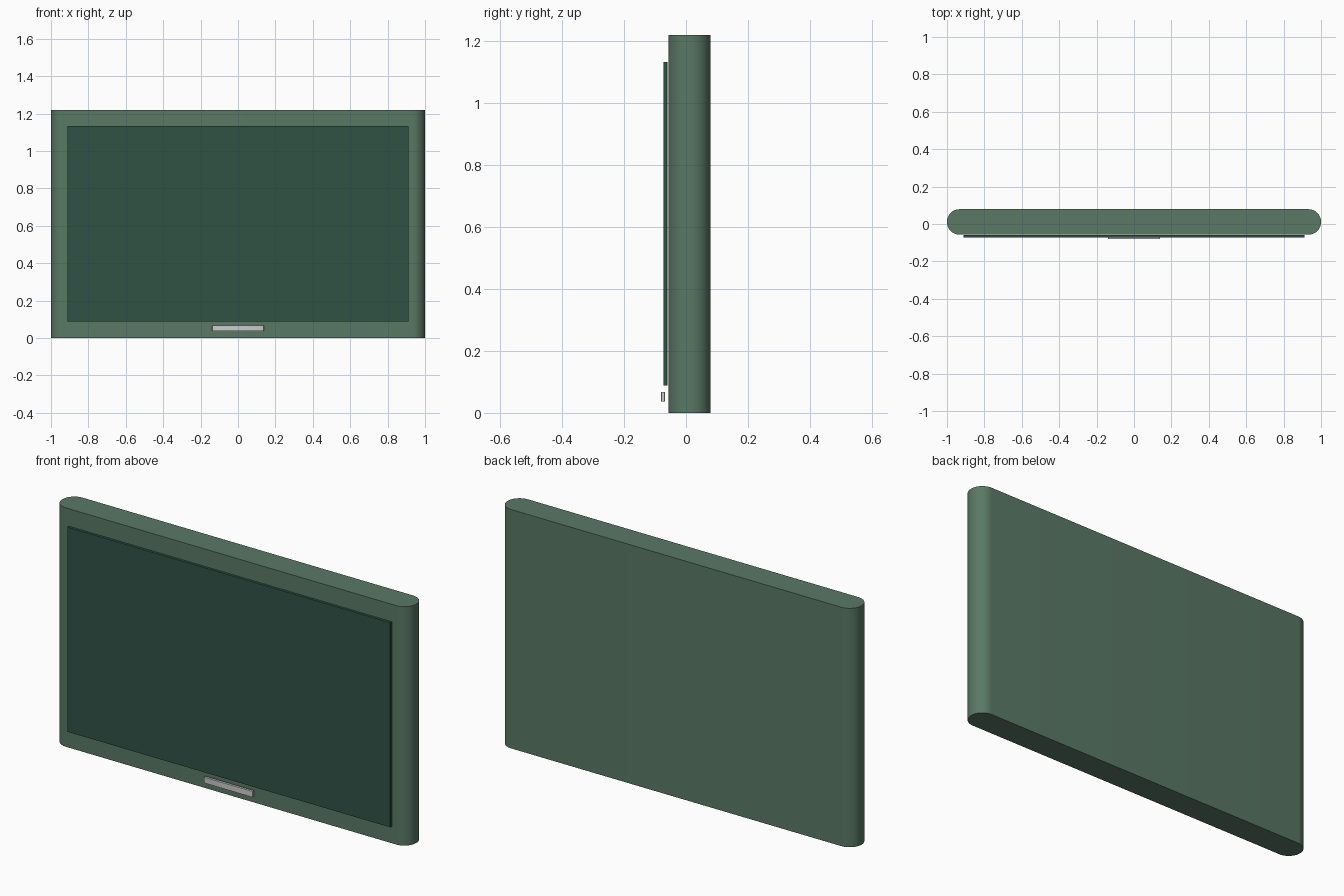
import bpy, bmesh, math

if "Cube" in bpy.data.objects:
    bpy.data.objects.remove(bpy.data.objects["Cube"])


def material(name, rgb):
    m = bpy.data.materials.new(name)
    m.diffuse_color = (*rgb, 1)
    m.use_nodes = True
    m.node_tree.nodes["Principled BSDF"].inputs["Base Color"].default_value = m.diffuse_color
    return m


def rounded_profile(x, y0, y1, r, n):
    """Outline of a rectangle with rounded corners, in the xy plane."""
    pts = []
    corners = [(x - r, y1 - r, 0), (r - x, y1 - r, 90), (r - x, y0 + r, 180), (x - r, y0 + r, 270)]
    for cx, cy, start in corners:
        for i in range(n + 1):
            a = math.radians(start + 90 * i / n)
            pts.append((cx + r * math.cos(a), cy + r * math.sin(a)))
    return pts


def extrude(name, profile, z0, z1, mat=None):
    bm = bmesh.new()
    face = bm.faces.new([bm.verts.new((x, y, z0)) for x, y in profile])
    res = bmesh.ops.extrude_face_region(bm, geom=[face])
    top = [v for v in res["geom"] if isinstance(v, bmesh.types.BMVert)]
    bmesh.ops.translate(bm, verts=top, vec=(0, 0, z1 - z0))
    bmesh.ops.recalc_face_normals(bm, faces=bm.faces)
    me = bpy.data.meshes.new(name)
    bm.to_mesh(me)
    bm.free()
    ob = bpy.data.objects.new(name, me)
    bpy.context.collection.objects.link(ob)
    if mat:
        me.materials.append(mat)
    bpy.ops.object.select_all(action='DESELECT')
    ob.select_set(True)
    bpy.context.view_layer.objects.active = ob
    bpy.ops.object.shade_smooth_by_angle(angle=math.radians(30))
    return ob


green = material("frame_green", (0.10, 0.19, 0.13))
dark = material("board_green", (0.03, 0.085, 0.06))

# Slab with fully rounded left and right ends
extrude("frame", rounded_profile(1.0, -0.057, 0.079, 0.067, 12), 0, 1.22, green)

# Thin dark panel on the front
extrude("panel", rounded_profile(0.912, -0.073, -0.06, 0.001, 1), 0.088, 1.133, dark)

# Small grey ledge below the panel
extrude("ledge", rounded_profile(0.138, -0.08, -0.068, 0.002, 3), 0.037, 0.067)
